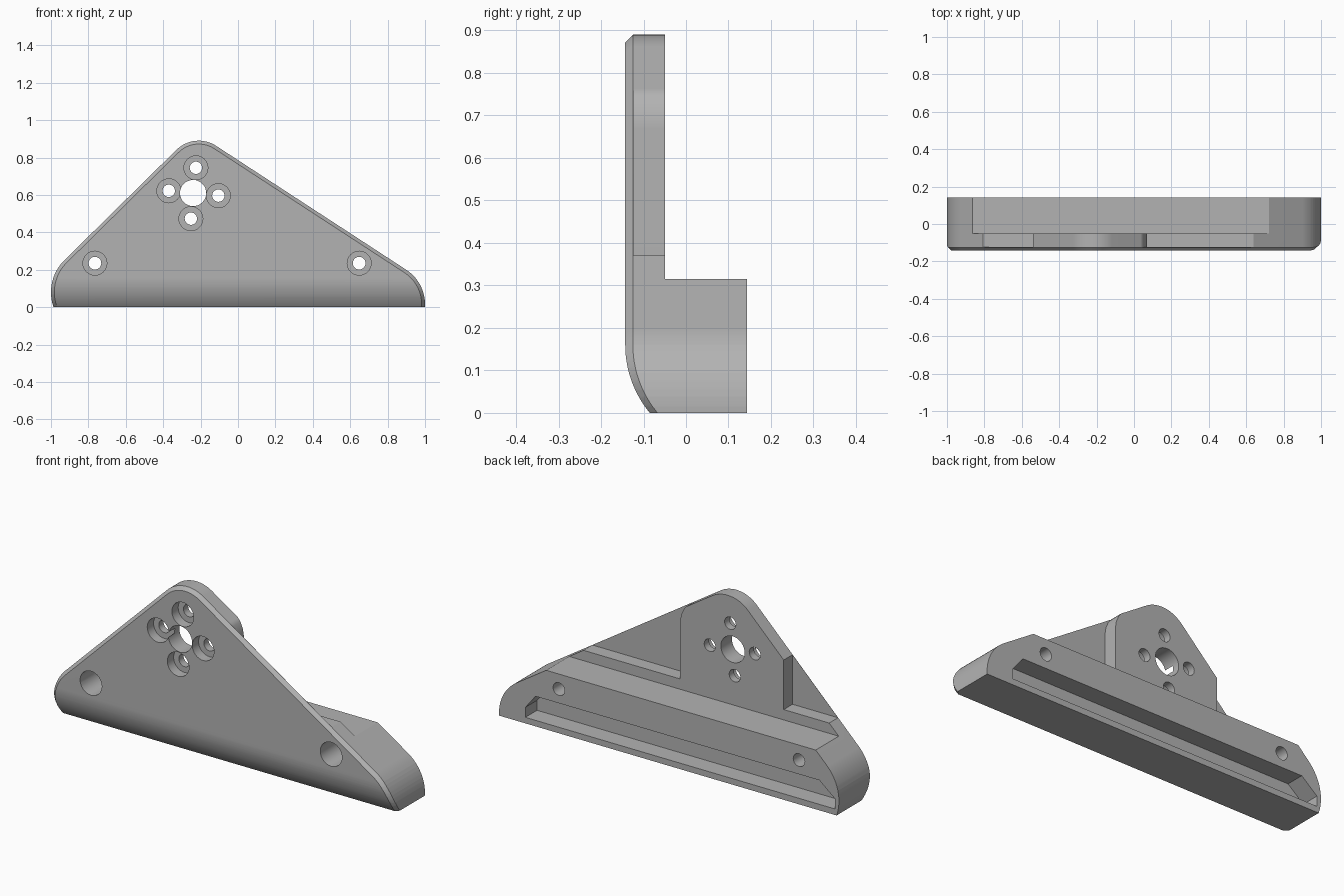
import bpy, bmesh, math
from mathutils import Vector

cube = bpy.data.objects.get("Cube")
if cube:
    bpy.data.objects.remove(cube, do_unlink=True)

FRONT, BACK, CHAMFER = -0.143, 0.143, 0.018
BEND_TOP, BEND_R = 0.16, 0.25

grey = bpy.data.materials.new("light_grey")
grey.use_nodes = True
grey.diffuse_color = (0.45, 0.45, 0.45, 1)
grey.node_tree.nodes["Principled BSDF"].inputs["Base Color"].default_value = (0.45, 0.45, 0.45, 1)


def arc(cx, cz, r, start, end, steps=16):
    angles = [math.radians(start + (end - start) * i / steps) for i in range(steps + 1)]
    return [(cx + r * math.cos(a), cz + r * math.sin(a)) for a in angles]


def outline(inset):
    """Rounded triangle, running a little below the floor."""
    return (arc(0.78, 0.015, 0.22 - inset, -25, 57)
            + arc(-0.21, 0.72, 0.17 - inset, 57, 135.5)
            + arc(-0.76, 0.08, 0.24 - inset, 135.5, 220))


def loft(bm, sections):
    """Join matching (y, points) sections into a closed solid."""
    loops = [[bm.verts.new((x, y, z)) for x, z in pts] for y, pts in sections]
    n = len(loops[0])
    for a, b in zip(loops, loops[1:]):
        for i in range(n):
            j = (i + 1) % n
            bm.faces.new((a[i], a[j], b[j], b[i]))
    bm.faces.new(loops[0])
    bm.faces.new(loops[-1])
    bmesh.ops.recalc_face_normals(bm, faces=bm.faces)


def to_object(bm, name):
    bmesh.ops.recalc_face_normals(bm, faces=bm.faces)
    mesh = bpy.data.meshes.new(name)
    bm.to_mesh(mesh)
    bm.free()
    obj = bpy.data.objects.new(name, mesh)
    bpy.context.collection.objects.link(obj)
    mesh.materials.append(grey)
    return obj


# Bracket body: chamfered front edge, flat underside
bm = bmesh.new()
loft(bm, [(FRONT, outline(CHAMFER)), (FRONT + CHAMFER, outline(0)), (BACK, outline(0))])


def slice_at(z, clear=False):
    geom = bm.verts[:] + bm.edges[:] + bm.faces[:]
    return bmesh.ops.bisect_plane(bm, geom=geom, dist=1e-5, plane_co=(0, 0, z),
                                  plane_no=(0, 0, 1), clear_inner=clear)


slice_at(0, True)
bmesh.ops.holes_fill(bm, edges=[e for e in bm.edges if e.is_boundary], sides=0)

# Curve the lower front backwards
for i in range(1, 13):
    slice_at(BEND_TOP * i / 12)
for v in bm.verts:
    if v.co.y < FRONT + CHAMFER + 0.005 and v.co.z < BEND_TOP:
        v.co.y += BEND_R - math.sqrt(BEND_R ** 2 - (BEND_TOP - v.co.z) ** 2)
body = to_object(bm, "triangular_bracket")


def cut(points, y0, y1):
    """Subtract a prism running from y0 to y1."""
    cutter_bm = bmesh.new()
    loft(cutter_bm, [(y0, points), (y1, points)])
    cutter = to_object(cutter_bm, "cutter")
    cutter.hide_render = True
    mod = body.modifiers.new("cut", "BOOLEAN")
    mod.operation = "DIFFERENCE"
    mod.solver = "EXACT"
    mod.object = cutter
    bpy.ops.object.modifier_apply(modifier=mod.name)
    bpy.data.objects.remove(cutter, do_unlink=True)


def cut_hole(x, z, r, y0, y1):
    cut(arc(x, z, r, 0, 348.75, 31), y0, y1)


bpy.ops.object.select_all(action="DESELECT")
body.select_set(True)
bpy.context.view_layer.objects.active = body

# Thick foot below, thinner upright above
cut([(-1.2, 0.315), (1.2, 0.315), (1.2, 1.2), (-1.2, 1.2)], -0.05, 0.3)

# Pockets on both sides of the raised boss
SKIN = FRONT + CHAMFER + 0.001
cut([(-1.2, 0.37), (-0.54, 0.37), (-0.54, 1.2), (-1.2, 1.2)], SKIN, 0.3)
cut([(0.07, 0.37), (1.2, 0.37), (1.2, 1.2), (0.2, 1.2), (-0.02, 0.82),
     (0.03, 0.77), (0.05, 0.743), (0.064, 0.71), (0.07, 0.67)], SKIN, 0.3)

# Slot in the rear of the foot
cut([(-0.976, 0.032), (0.845, 0.032), (0.845, 0.085), (0.785, 0.16),
     (-0.885, 0.16), (-0.976, 0.086)], 0.045, 0.3)

# Centre opening and four counterbored holes around it
cut_hole(-0.24, 0.61, 0.07, -0.3, 0.3)
for x, z in ((-0.225, 0.745), (-0.37, 0.622), (-0.105, 0.596), (-0.252, 0.473)):
    cut_hole(x, z, 0.033, -0.3, 0.3)
    cut_hole(x, z, 0.064, -0.3, -0.09)

# Mounting holes through the foot
for x in (-0.765, 0.648):
    cut_hole(x, 0.235, 0.034, -0.3, 0.3)
    cut_hole(x, 0.235, 0.064, -0.3, 0.0)

bpy.ops.object.shade_smooth_by_angle(angle=math.radians(25))
weighted = body.modifiers.new("weighted_normals", "WEIGHTED_NORMAL")
weighted.keep_sharp = True
